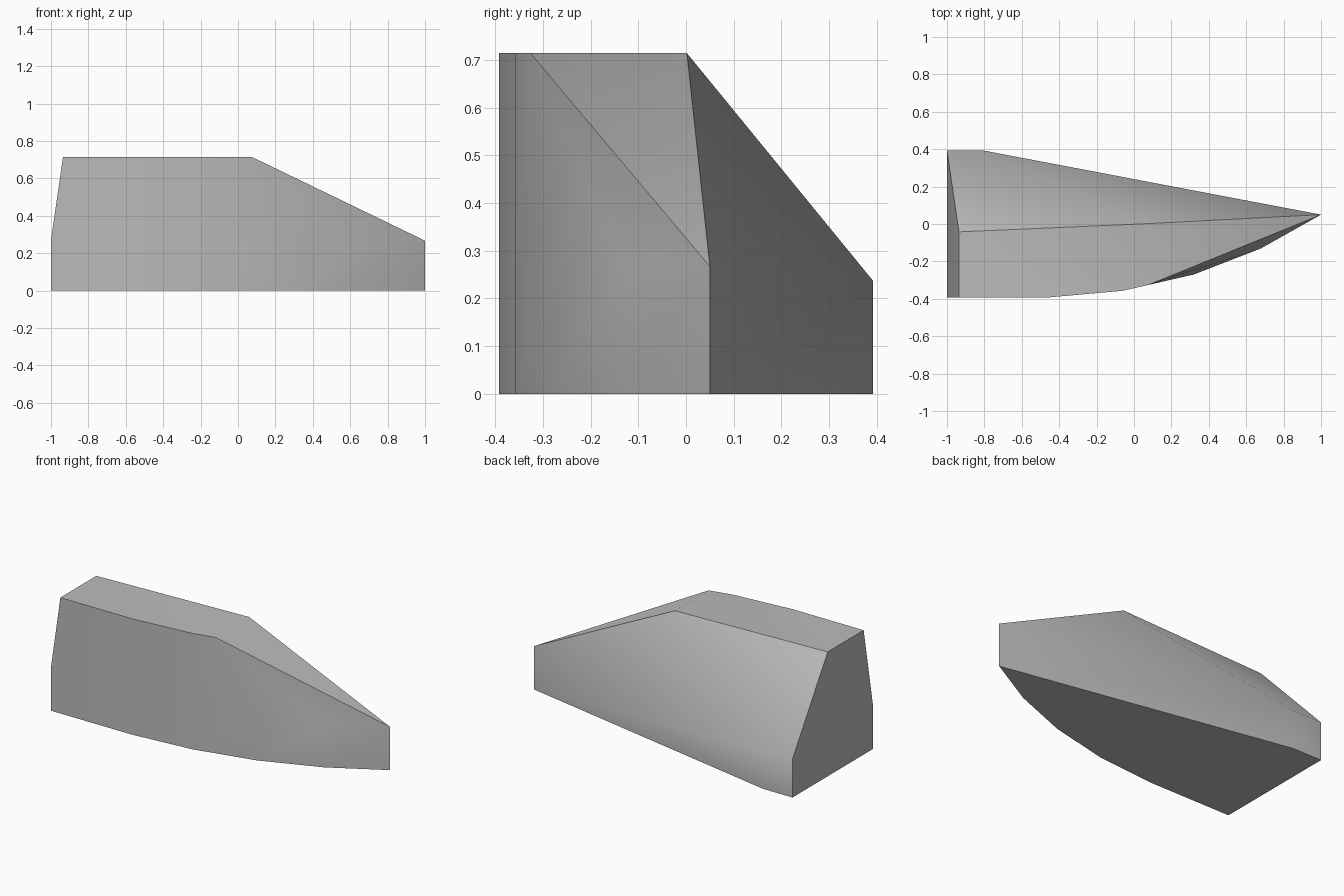
import bpy
import bmesh
import math

cube = bpy.data.objects.get("Cube")
if cube:
    bpy.data.objects.remove(cube, do_unlink=True)

grey = bpy.data.materials.new("plain grey")
grey.use_nodes = True
colour = (0.5, 0.5, 0.5, 1)
grey.diffuse_color = colour
grey.node_tree.nodes["Principled BSDF"].inputs["Base Color"].default_value = colour

bm = bmesh.new()

# Footprint: curved front side, pointed end, straight back, blunt end
FRONT_Z, BACK_Z, ROOF_Z = 0.267, 0.237, 0.714
outline = [(-1, -0.392), (-0.45, -0.392), (-0.06, -0.357), (0.32, -0.27),
           (0.68, -0.13), (1, 0.05), (-0.8, 0.392), (-1, 0.392)]
base = [bm.verts.new((x, y, 0)) for x, y in outline]
waist = [bm.verts.new((x, y, BACK_Z if y > 0.3 else FRONT_Z)) for x, y in outline]

# Flat roof, counter-clockwise from the blunt front corner
roof_outline = [(-0.936, -0.392), (-0.45, -0.392), (-0.06, -0.357),
                (0.075, -0.326), (0.075, 0.002), (-0.936, -0.042)]
roof = [bm.verts.new((x, y, ROOF_Z)) for x, y in roof_outline]
peak_front, peak_back, end_back = roof[3:]

# Floor, upright lower walls and roof
bm.faces.new(base[::-1])
bm.faces.new(roof)
for i in range(len(base)):
    j = (i + 1) % len(base)
    bm.faces.new((base[i], base[j], waist[j], waist[i]))

# Upper front wall: panels below the roof, then a fan towards the point
for i in range(3):
    bm.faces.new((waist[i], waist[i + 1], roof[i + 1], roof[i]))
for i in (3, 4):
    bm.faces.new((waist[i], waist[i + 1], peak_front))

# Sloping nose, leaning back wall and blunt end
tip, back_bend, back_corner = waist[5:]
bm.faces.new((tip, peak_back, peak_front))
bm.faces.new((tip, back_bend, peak_back))
bm.faces.new((back_bend, back_corner, end_back, peak_back))
bm.faces.new((back_corner, waist[0], roof[0], end_back))

bmesh.ops.recalc_face_normals(bm, faces=bm.faces)
mesh = bpy.data.meshes.new("wedge_body")
bm.to_mesh(mesh)
bm.free()
mesh.materials.append(grey)
body = bpy.data.objects.new("wedge_body", mesh)
bpy.context.collection.objects.link(body)

bpy.ops.object.select_all(action='DESELECT')
body.select_set(True)
bpy.context.view_layer.objects.active = body
bpy.ops.object.shade_smooth_by_angle(angle=math.radians(45))
